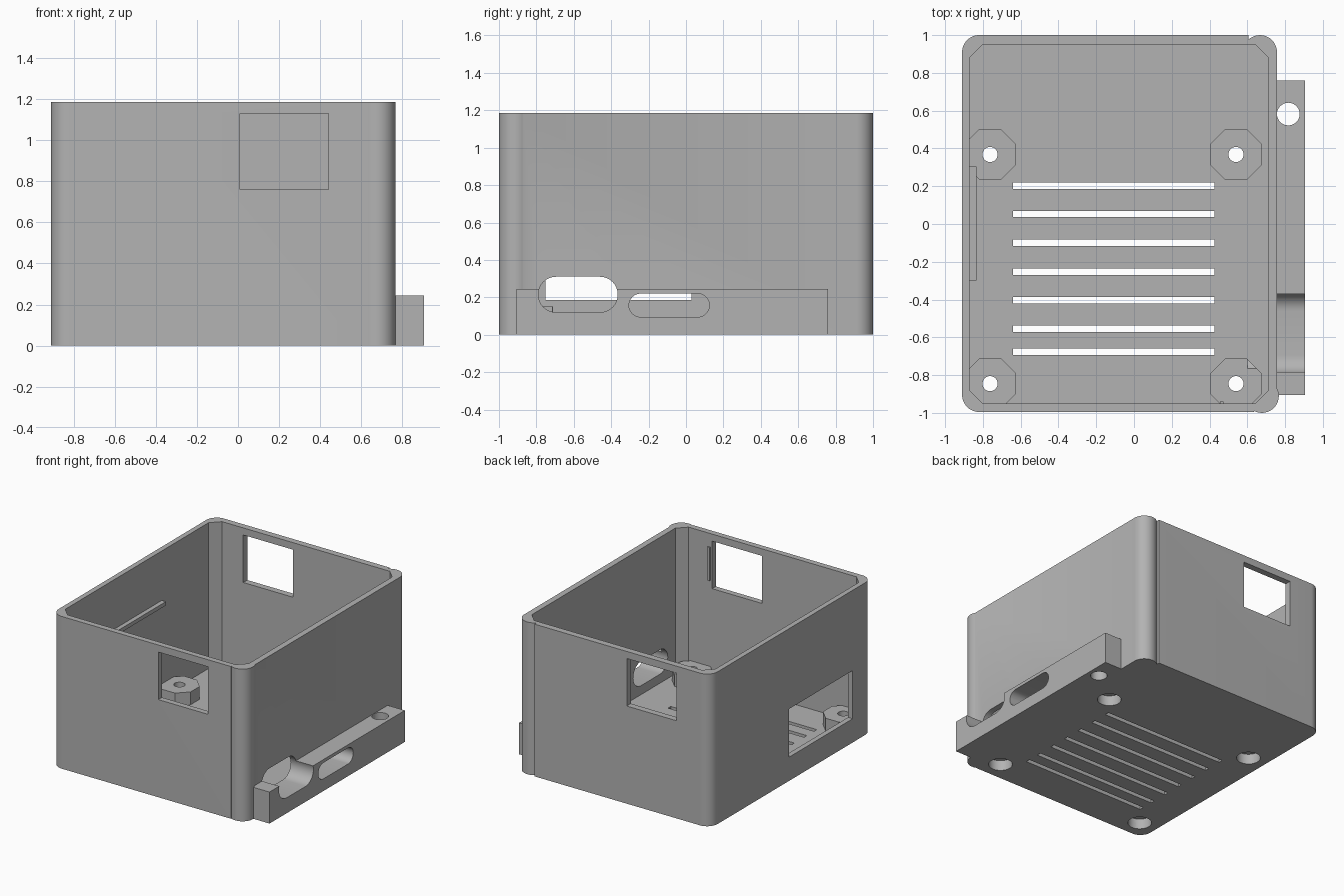
import bpy, bmesh, math
from mathutils import Matrix

cube = bpy.data.objects.get("Cube")
if cube:
    bpy.data.objects.remove(cube, do_unlink=True)

grey = bpy.data.materials.new("plain grey")
grey.use_nodes = True
COLOUR = (0.45, 0.45, 0.45, 1)
grey.diffuse_color = COLOUR
grey.node_tree.nodes["Principled BSDF"].inputs["Base Color"].default_value = COLOUR

HEIGHT, FLOOR = 1.185, 0.05


def prism(name, points, low, high, matrix=Matrix()):
    """Extrude a flat outline between two heights."""
    bm = bmesh.new()
    face = bm.faces.new([bm.verts.new((x, y, low)) for x, y in points])
    top = bmesh.ops.extrude_face_region(bm, geom=[face])
    verts = [v for v in top["geom"] if isinstance(v, bmesh.types.BMVert)]
    bmesh.ops.translate(bm, verts=verts, vec=(0, 0, high - low))
    bmesh.ops.transform(bm, matrix=matrix, verts=bm.verts)
    bmesh.ops.recalc_face_normals(bm, faces=bm.faces)
    mesh = bpy.data.meshes.new(name)
    bm.to_mesh(mesh)
    bm.free()
    mesh.materials.append(grey)
    ob = bpy.data.objects.new(name, mesh)
    bpy.context.collection.objects.link(ob)
    return ob


def arc(cx, cy, r, start=0, sweep=360, steps=32):
    count = steps if sweep == 360 else steps + 1
    angles = [math.radians(start + sweep * i / steps) for i in range(count)]
    return [(cx + r * math.cos(a), cy + r * math.sin(a)) for a in angles]


def rect(x0, x1, y0, y1):
    return [(x0, y0), (x1, y0), (x1, y1), (x0, y1)]


def box(name, x0, x1, y0, y1, z0, z1):
    return prism(name, rect(x0, x1, y0, y1), z0, z1)


def side_slot(name, y0, y1, z0, z1, x0):
    """Round-ended cutter running along x."""
    r, mid = (z1 - z0) / 2, (z0 + z1) / 2
    outline = arc(y1 - r, mid, r, -90, 180, 16) + arc(y0 + r, mid, r, 90, 180, 16)
    to_side = Matrix(((0, 0, 1, 0), (1, 0, 0, 0), (0, 1, 0, 0), (0, 0, 0, 1)))
    return prism(name, outline, x0, 1.1, to_side)


def combine(target, tools, operation="DIFFERENCE"):
    for tool in tools:
        mod = target.modifiers.new(tool.name, "BOOLEAN")
        mod.operation, mod.solver, mod.object = operation, "EXACT", tool
    bpy.context.view_layer.update()
    evaluated = target.evaluated_get(bpy.context.evaluated_depsgraph_get())
    mesh = bpy.data.meshes.new_from_object(evaluated)
    target.modifiers.clear()
    target.data = mesh


# Enclosure body with rounded left corners and grooves beside the right columns
outline = [(0.635, -0.995), (0.635, -0.975), (0.757, -0.88), (0.757, 0.91), (0.605, 0.97), (0.605, 1)]
outline += arc(-0.82, 0.91, 0.09, 90, 90, 12) + arc(-0.82, -0.905, 0.09, 180, 90, 12)
body = prism("enclosure_body", outline, 0, HEIGHT)
columns = [prism("back_corner_column", arc(0.667, 0.91, 0.09), 0, HEIGHT),
           prism("front_corner_column", arc(0.677, -0.91, 0.09), 0, HEIGHT)]
combine(body, columns, "UNION")

# Cavity with chamfered corners
x0, x1, y, c = -0.87, 0.71, 0.95, 0.068
cavity = prism("cavity_cutter", [
    (x0 + c, -y), (x1 - c, -y), (x1, -y + c), (x1, y - c),
    (x1 - c, y), (x0 + c, y), (x0, y - c), (x0, -y + c)], FLOOR, 1.5)

# Wall windows, connector slots and floor vents
windows = [box("front_window_cutter", 0.01, 0.44, -1.1, -0.9, 0.76, 1.13),
           box("back_window_cutter", -0.62, -0.19, 0.9, 1.1, 0.76, 1.13),
           box("left_window_cutter", -1, -0.8, -0.75, 0.03, 0.185, 0.56)]
connectors = [side_slot("large_connector_cutter", -0.79, -0.365, 0.12, 0.31, 0.6),
              side_slot("small_connector_cutter", -0.305, 0.125, 0.095, 0.22, 0.65)]
vents = [box("vent_cutter", -0.64, 0.425, v - 0.017, v + 0.017, -0.1, 0.1)
         for v in (0.203, 0.053, -0.1, -0.252, -0.403, -0.555, -0.677)]

# Screw bosses with through holes and counterbores
screw_cutters, bosses = [], []
for bx in (-0.762, 0.54):
    for by in (0.368, -0.845):
        hole = prism("screw_hole_cutter", arc(bx, by, 0.04), -0.1, 0.3)
        bore = prism("counterbore_cutter", arc(bx, by, 0.085), -0.1, 0.08)
        radius = 0.135 / math.cos(math.pi / 8)
        boss = prism("screw_boss", arc(bx, by, radius, 22.5, 360, 8), 0.02, 0.15)
        combine(boss, [hole, bore, connectors[0]])
        screw_cutters += [hole, bore]
        bosses.append(boss)
combine(body, [cavity] + windows + connectors + vents + screw_cutters)

# Side mounting rail
rail = box("side_rail", 0.74, 0.905, -0.905, 0.76, 0, 0.245)
rail_hole = prism("rail_hole_cutter", arc(0.817, 0.582, 0.06), -0.1, 0.4)
combine(rail, connectors + [rail_hole])

# Small ribs on the inner walls
ribs = [box("left_inner_rib", -0.88, -0.835, -0.3, 0.305, 0.77, 0.8),
        box("front_inner_rib", 0.455, 0.475, -0.96, -0.94, 0.82, 1.08)]

# Remove the used tools, then smooth the round surfaces
for tool in columns + [cavity, rail_hole] + windows + connectors + vents + screw_cutters:
    bpy.data.objects.remove(tool, do_unlink=True)
bpy.ops.object.select_all(action="DESELECT")
for ob in [body, rail] + bosses + ribs:
    ob.select_set(True)
bpy.context.view_layer.objects.active = body
bpy.ops.object.shade_smooth_by_angle(angle=math.radians(30))
